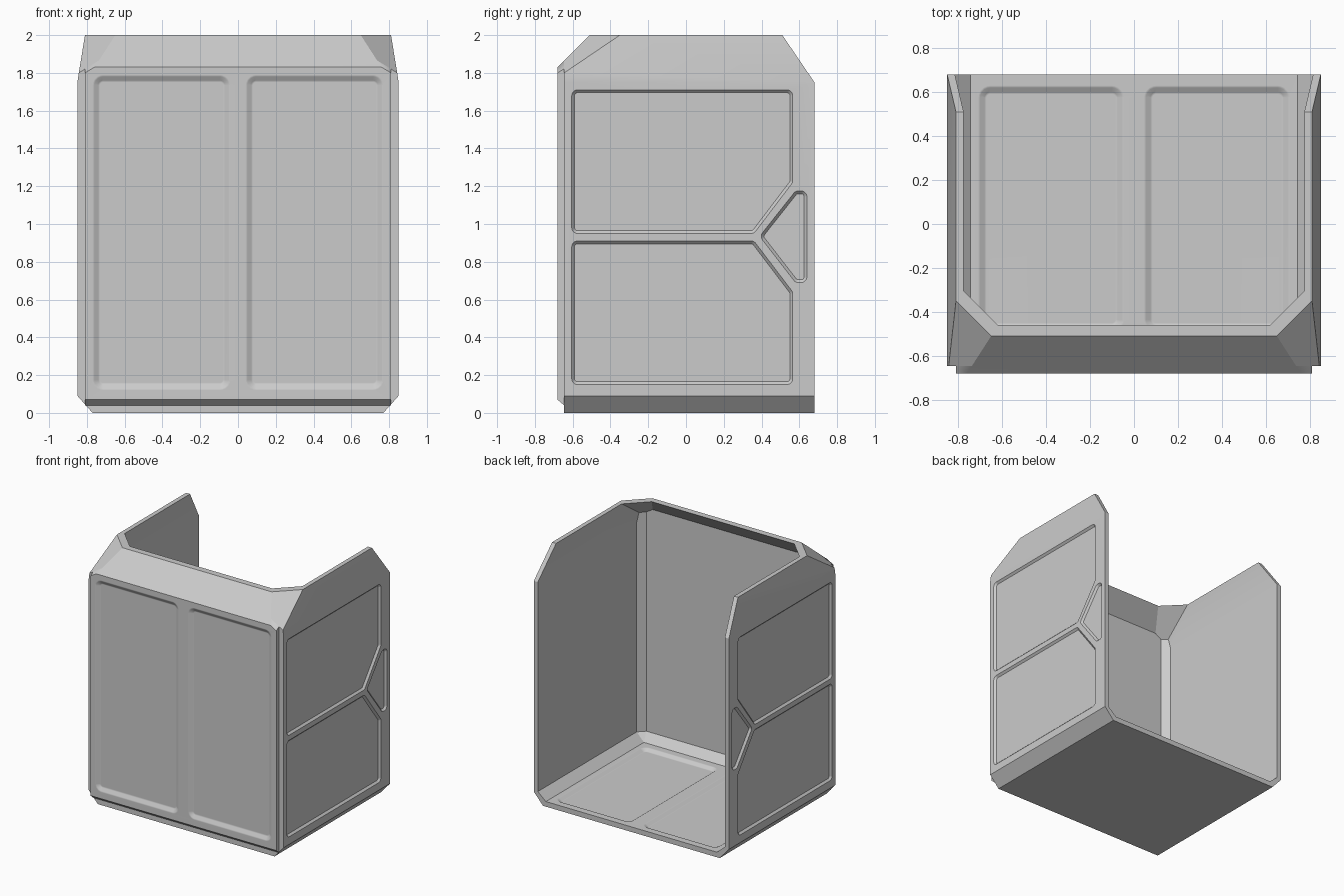
import bpy, bmesh
from math import radians
from mathutils import Vector

if "Cube" in bpy.data.objects:
    bpy.data.objects.remove(bpy.data.objects["Cube"], do_unlink=True)

grey = bpy.data.materials.new("plain_grey")
grey.use_nodes = True
grey.diffuse_color = (0.6, 0.6, 0.6, 1)
grey.node_tree.nodes["Principled BSDF"].inputs["Base Color"].default_value = grey.diffuse_color


def to_object(name, bm):
    bmesh.ops.recalc_face_normals(bm, faces=bm.faces)
    mesh = bpy.data.meshes.new(name)
    bm.to_mesh(mesh)
    bm.free()
    mesh.materials.append(grey)
    ob = bpy.data.objects.new(name, mesh)
    bpy.context.collection.objects.link(ob)
    return ob


def hull(name, half):
    """Convex solid from points on the +x half, mirrored to -x."""
    bm = bmesh.new()
    for x, y, z in half:
        for s in (1, -1):
            bm.verts.new((s * x, y, z))
    bmesh.ops.convex_hull(bm, input=bm.verts)
    loose = [v for v in bm.verts if not v.link_faces]
    bmesh.ops.delete(bm, geom=loose, context='VERTS')
    bmesh.ops.dissolve_limit(bm, angle_limit=radians(0.5), verts=bm.verts, edges=bm.edges)
    return to_object(name, bm)


def rounded(pts, radius, inset, steps=5):
    """Counterclockwise convex outline, inset, with rounded corners."""
    pts = [Vector(p) for p in pts]
    out = []
    for i, p in enumerate(pts):
        a = (p - pts[i - 1]).normalized()
        b = (pts[(i + 1) % len(pts)] - p).normalized()
        n1, n2 = Vector((-a.y, a.x)), Vector((-b.y, b.x))
        centre = p + radius * (n1 + n2) / (1 + n1.dot(n2))
        for k in range(steps + 1):
            out.append(centre - (radius - inset) * n1.lerp(n2, k / steps).normalized())
    return out


def recess(target, pts, radius, profile, place):
    """Cut a dished panel; place maps (u, v, height) into space."""
    bm = bmesh.new()
    rings = [[bm.verts.new(place(p.x, p.y, h)) for p in rounded(pts, radius, inset)]
             for inset, h in profile]
    for low, high in zip(rings, rings[1:]):
        for i in range(len(low)):
            bm.faces.new((low[i - 1], low[i], high[i], high[i - 1]))
    bm.faces.new(rings[0])
    bm.faces.new(rings[-1])
    cut(target, to_object("panel_cutter", bm))


def cut(target, cutter):
    cutter.hide_render = True
    mod = target.modifiers.new("cut", 'BOOLEAN')
    mod.operation, mod.solver, mod.object = 'DIFFERENCE', 'EXACT', cutter
    bpy.context.view_layer.objects.active = target
    bpy.ops.object.modifier_apply(modifier=mod.name)
    bpy.data.objects.remove(cutter, do_unlink=True)


def box(u0, v0, u1, v1):
    return [(u0, v0), (u1, v0), (u1, v1), (u0, v1)]


FRONT, BACK, FACE = -0.645, 0.68, -0.68

# Shell: floor, two sides and front wall around an open cavity
shell = hull("open_shell", [
    (0.77, FRONT, 0), (0.77, BACK, 0), (0.85, FRONT, 0.09), (0.85, BACK, 0.09),
    (0.85, FRONT, 1.75), (0.85, BACK, 1.75), (0.843, FRONT, 1.80),
    (0.737, FRONT, 1.865), (0.65, -0.51, 2), (0.81, -0.35, 2), (0.81, 0.51, 2)])
cavity = hull("cavity_cutter", [
    (0.745, -0.54, 0.04), (0.745, 0.75, 0.04), (0.815, -0.55, 0.10), (0.815, 0.75, 0.10),
    (0.765, -0.60, 0.10), (0.815, -0.55, 1.75), (0.815, 0.75, 1.75),
    (0.803, -0.562, 1.827), (0.765, -0.60, 1.827), (0.711, -0.60, 1.86),
    (0.588, -0.41, 2.05), (0.767, -0.231, 2.05), (0.767, 0.75, 2.05)])
cut(shell, cavity)

# Raised front plate
plate = hull("front_plate", [
    (0.81, FACE, 0.07), (0.81, FRONT, 0.04), (0.81, FACE, 1.80), (0.76, FACE, 1.83),
    (0.81, FRONT, 1.822), (0.737, FRONT, 1.865)])

# Soft panels pressed into the front plate and the floor
soft = [(-0.004, 0.001), (0, 0), (0.01, -0.003), (0.03, -0.017), (0.04, -0.02)]
for u0, u1 in ((-0.77, -0.04), (0.04, 0.77)):
    recess(plate, box(u0, 0.12, u1, 1.79), 0.055, soft,
           lambda u, v, h: (u, FACE - h, v))
for u0, u1 in ((-0.71, -0.045), (0.045, 0.71)):
    recess(shell, box(u0, -0.49, u1, 0.63), 0.055, soft,
           lambda u, v, h: (u, v, 0.04 + h))

# Crisp panels cut into both sides
crisp = [(-0.005, 0.005), (0.015, -0.015)]
upper = [(-0.605, 0.95), (0.36, 0.95), (0.565, 1.22), (0.565, 1.71), (-0.605, 1.71)]
lower = [(y, 1.86 - z) for y, z in reversed(upper)]
handle = [(0.39, 0.935), (0.58, 0.69), (0.64, 0.69), (0.64, 1.175), (0.58, 1.175)]
for side in (1, -1):
    for outline in (upper, lower, handle):
        recess(shell, outline, 0.03, crisp,
               lambda u, v, h: (side * (0.85 + h), u, v))

# Smooth the soft panels, keep chamfers sharp
for ob in (shell, plate):
    bpy.ops.object.select_all(action='DESELECT')
    ob.select_set(True)
    bpy.context.view_layer.objects.active = ob
    bpy.ops.object.shade_smooth_by_angle(angle=radians(30))
    mod = ob.modifiers.new("even_shading", 'WEIGHTED_NORMAL')
    mod.keep_sharp = True
